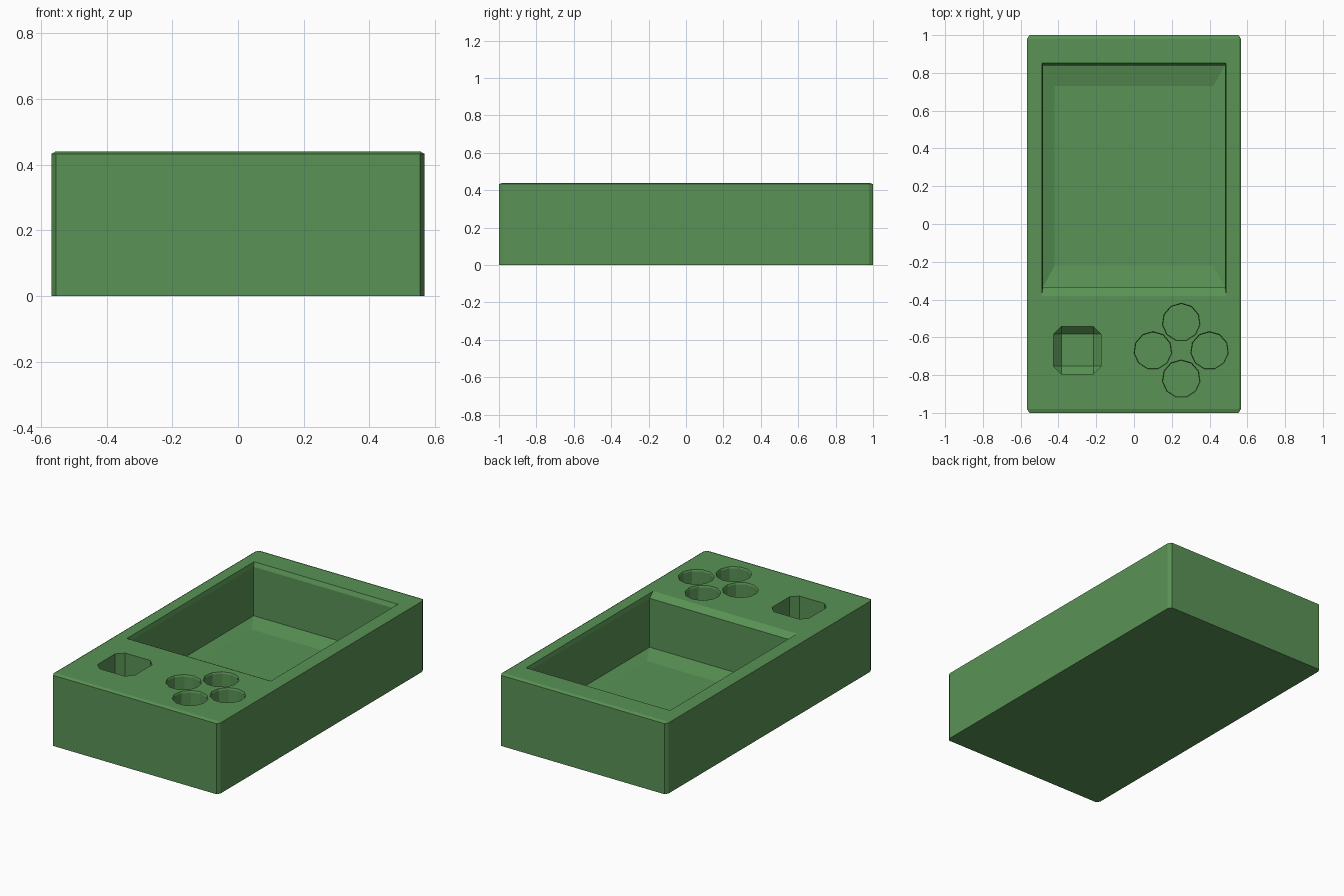
import bpy, bmesh, math

if "Cube" in bpy.data.objects:
    bpy.data.objects.remove(bpy.data.objects["Cube"])

def loft(name, rings):
    """Closed solid through a stack of equal-length point rings, bottom to top."""
    bm = bmesh.new()
    rows = [[bm.verts.new(p) for p in ring] for ring in rings]
    n = len(rows[0])
    for a, b in zip(rows, rows[1:]):
        for i in range(n):
            j = (i + 1) % n
            bm.faces.new((a[i], a[j], b[j], b[i]))
    bm.faces.new(rows[0][::-1])
    bm.faces.new(rows[-1])
    bmesh.ops.recalc_face_normals(bm, faces=bm.faces)
    mesh = bpy.data.meshes.new(name)
    bm.to_mesh(mesh)
    bm.free()
    obj = bpy.data.objects.new(name, mesh)
    bpy.context.collection.objects.link(obj)
    return obj

def rect(x0, x1, y0, y1, z):
    return [(x0, y0, z), (x1, y0, z), (x1, y1, z), (x0, y1, z)]

def cut_rect(cx, cy, hx, hy, kx, ky, z):
    """Rectangle with its corners cut by kx, ky."""
    pts = [(hx - kx, -hy), (hx, -hy + ky), (hx, hy - ky), (hx - kx, hy),
           (-hx + kx, hy), (-hx, hy - ky), (-hx, -hy + ky), (-hx + kx, -hy)]
    return [(cx + x, cy + y, z) for x, y in pts]

def circle(cx, cy, r, z, n=11):
    return [(cx + r * math.sin(2 * math.pi * i / n),
             cy + r * math.cos(2 * math.pi * i / n), z) for i in range(n)]

H = 0.44
OVER = H + 0.1

# case body with cut corners and a chamfered top edge
body = loft("case_body", [
    cut_rect(0, 0, 0.567, 1.0, 0.013, 0.022, 0),
    cut_rect(0, 0, 0.567, 1.0, 0.013, 0.022, H - 0.007),
    cut_rect(0, 0, 0.555, 0.98, 0.003, 0.006, H)])

# screen recess: chamfered rim, straight walls, shallow dished floor
cutters = [loft("screen_cutter", [
    rect(-0.42, 0.42, -0.22, 0.73, 0.09),
    rect(-0.482, 0.482, -0.335, 0.84, 0.115),
    rect(-0.482, 0.482, -0.335, 0.84, H - 0.025),
    rect(-0.488, 0.488, -0.38, 0.852, H),
    rect(-0.488, 0.488, -0.38, 0.852, OVER)])]

# square direction-pad hole with bevelled corners and floor
PX, PY, P, K = -0.30, -0.668, 0.125, 0.04
cutters.append(loft("pad_cutter", [
    cut_rect(PX, PY, P - K, P - K, 0.0005, 0.0005, 0.20),
    cut_rect(PX, PY, P, P, K, K, 0.20 + K),
    cut_rect(PX, PY, P, P, K, K, OVER)]))

# four round button holes
for dx, dy in ((0, 1), (-1, 0), (1, 0), (0, -1)):
    x, y = 0.25 + 0.15 * dx, -0.67 + 0.15 * dy
    cutters.append(loft("button_cutter", [
        circle(x, y, 0.097, 0.20), circle(x, y, 0.097, H - 0.01),
        circle(x, y, 0.101, H), circle(x, y, 0.101, OVER)]))

# cut the openings, then drop the helpers
bpy.context.view_layer.objects.active = body
for c in cutters:
    c.hide_render = True
    mod = body.modifiers.new(c.name, 'BOOLEAN')
    mod.operation = 'DIFFERENCE'
    mod.solver = 'EXACT'
    mod.object = c
    bpy.ops.object.modifier_apply(modifier=mod.name)
    bpy.data.objects.remove(c)

mat = bpy.data.materials.new("green_plastic")
mat.diffuse_color = (0.10, 0.29, 0.09, 1)
mat.use_nodes = True
mat.node_tree.nodes["Principled BSDF"].inputs["Base Color"].default_value = mat.diffuse_color
body.data.materials.clear()
body.data.materials.append(mat)
